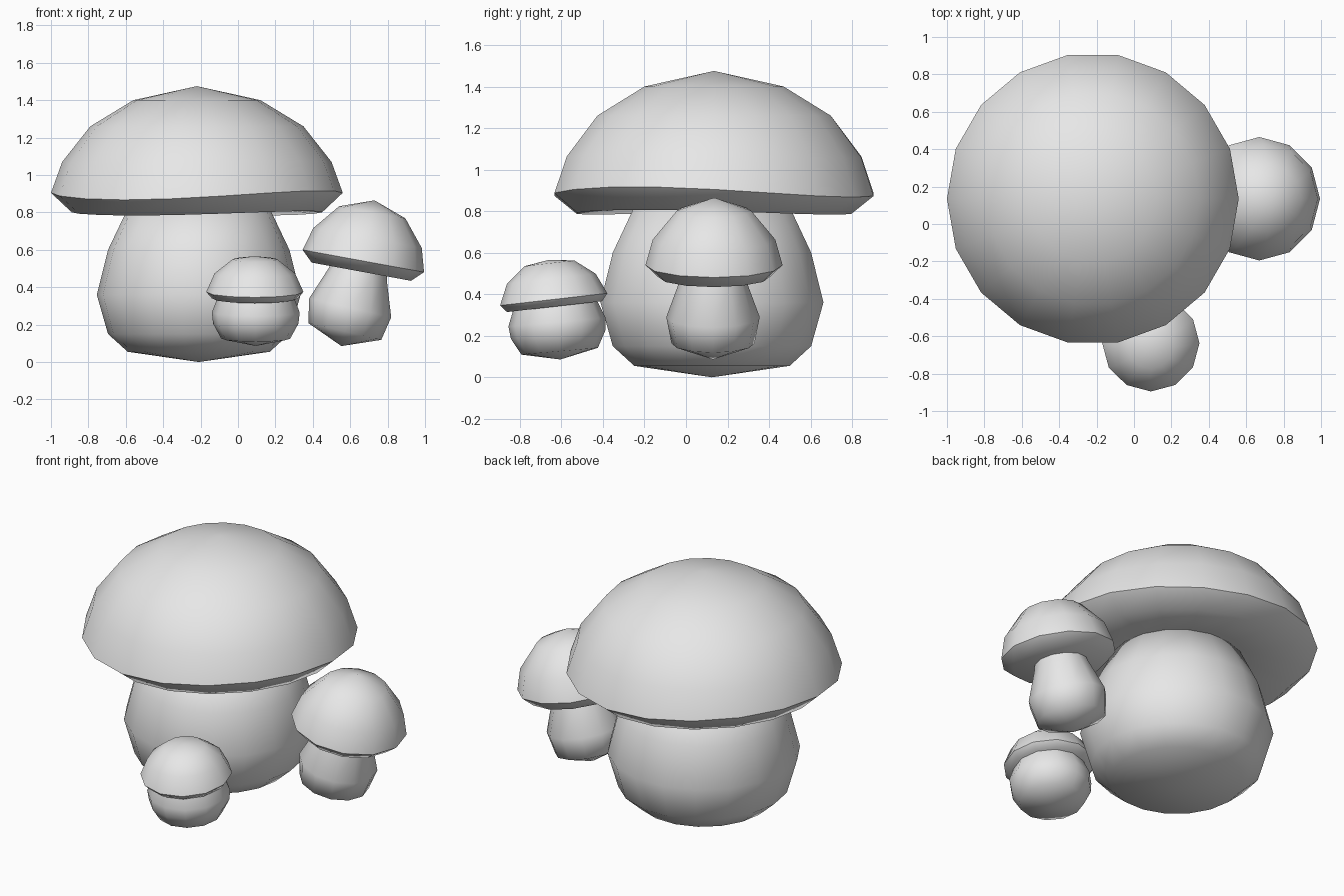
import bpy, bmesh, math
from mathutils import Matrix

if "Cube" in bpy.data.objects:
    bpy.data.objects.remove(bpy.data.objects["Cube"])

grey = bpy.data.materials.new("plain_grey")
grey.diffuse_color = (0.8, 0.8, 0.8, 1)
grey.use_nodes = True
grey.node_tree.nodes["Principled BSDF"].inputs["Base Color"].default_value = grey.diffuse_color


def lathe(name, profile, sides, origin, tilt=0, axis='Y', wave=None):
    """Spin (radius, height) rings about a tilted axis; radius 0 makes a pole."""
    bm = bmesh.new()
    rings = []
    for i, (r, z) in enumerate(profile):
        if r == 0:
            rings.append([bm.verts.new((0, 0, z))])
            continue
        ring = []
        for k in range(sides):
            a = 2 * math.pi * k / sides
            dz = wave[i] * math.cos(2 * (a - math.radians(330))) if wave else 0
            ring.append(bm.verts.new((r * math.cos(a), r * math.sin(a), z + dz)))
        rings.append(ring)
    for lo, hi in zip(rings, rings[1:]):
        for k in range(sides):
            n = (k + 1) % sides
            if len(lo) == 1:
                bm.faces.new((lo[0], hi[n], hi[k]))
            elif len(hi) == 1:
                bm.faces.new((lo[k], lo[n], hi[0]))
            else:
                bm.faces.new((lo[k], lo[n], hi[n], hi[k]))
    bm.transform(Matrix.Translation(origin) @ Matrix.Rotation(math.radians(tilt), 4, axis))
    bmesh.ops.recalc_face_normals(bm, faces=bm.faces)
    mesh = bpy.data.meshes.new(name)
    bm.to_mesh(mesh)
    bm.free()
    mesh.materials.append(grey)
    ob = bpy.data.objects.new(name, mesh)
    bpy.context.collection.objects.link(ob)
    bpy.ops.object.select_all(action='DESELECT')
    ob.select_set(True)
    bpy.context.view_layer.objects.active = ob
    bpy.ops.object.shade_smooth_by_angle(angle=math.radians(60))
    return ob


# Large mushroom: plump stem and wide cap with a gently wavy rim
lathe("large_stem",
      [(0, 0), (0.38, 0.055), (0.485, 0.15), (0.545, 0.36),
       (0.485, 0.6), (0.38, 0.82), (0, 0.86)],
      18, (-0.21, 0.125, 0))
lathe("large_cap",
      [(0, 0.83), (0.40, 0.82), (0.67, 0.795), (0.78, 0.892),
       (0.72, 1.065), (0.57, 1.26), (0.34, 1.4), (0, 1.475)],
      18, (-0.22, 0.135, 0), wave=[0, 0, 0.012, 0.025, 0.01, 0, 0, 0])

# Medium mushroom at the right, leaning outward
lathe("medium_stem",
      [(0, -0.21), (0.2, -0.13), (0.225, 0), (0.16, 0.18), (0.14, 0.26), (0, 0.27)],
      12, (0.60, 0.13, 0.29), 13, 'Y')
lathe("medium_cap",
      [(0, -0.035), (0.27, -0.058), (0.33, 0), (0.295, 0.125), (0.18, 0.265), (0, 0.33)],
      12, (0.67, 0.135, 0.54), 10.4, 'Y')

# Small mushroom at the front, leaning forward
lathe("small_stem",
      [(0, -0.17), (0.185, -0.13), (0.228, -0.05), (0.235, 0.01),
       (0.2, 0.1), (0, 0.11)],
      12, (0.095, -0.62, 0.255), 5, 'X')
lathe("small_cap",
      [(0, -0.02), (0.23, -0.035), (0.26, 0), (0.215, 0.1), (0.12, 0.175), (0, 0.192)],
      12, (0.09, -0.637, 0.375), 6.5, 'X')
